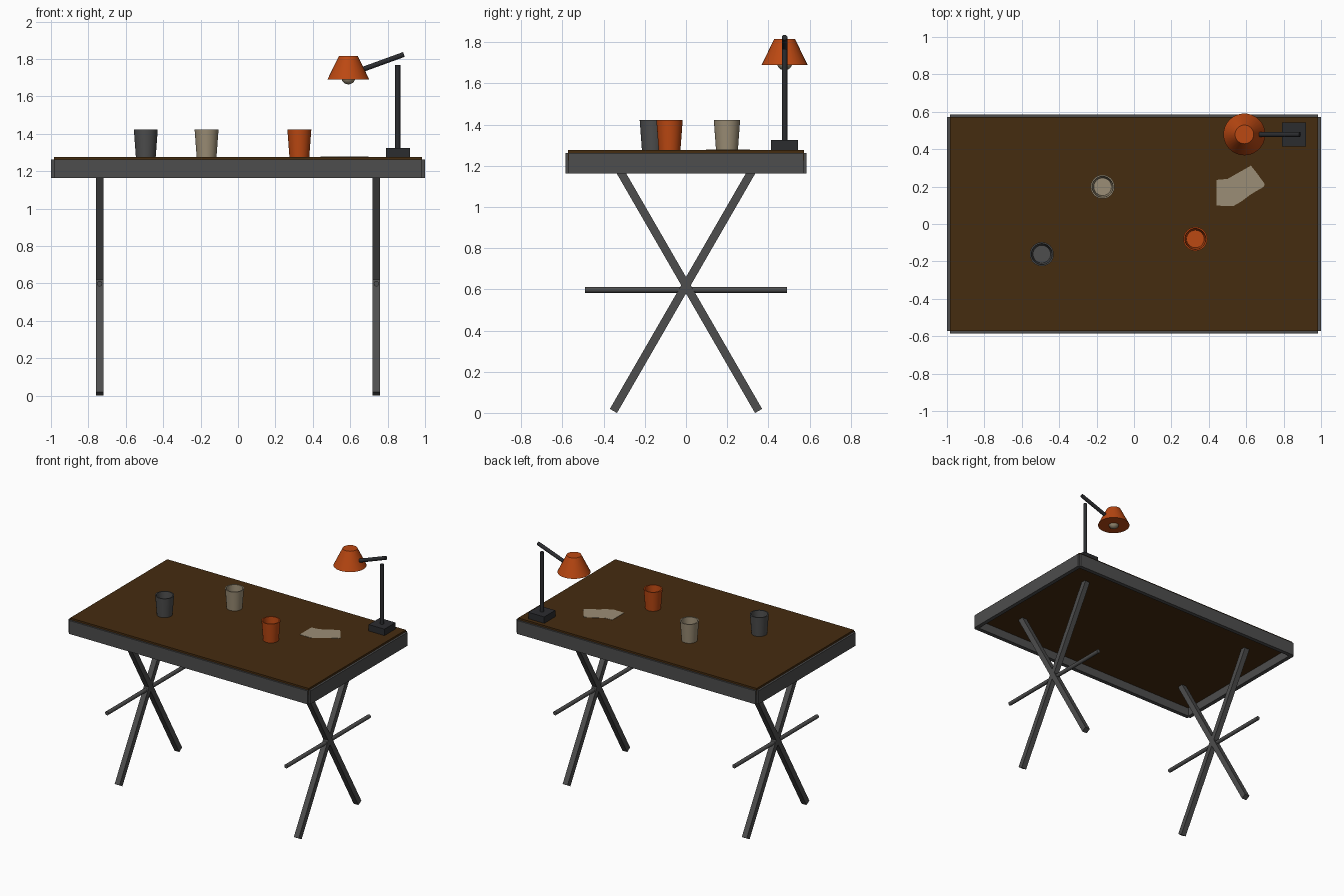
import bpy, bmesh, math
from mathutils import Vector, Matrix

if "Cube" in bpy.data.objects:
    bpy.data.objects.remove(bpy.data.objects["Cube"])


def mat(name, r, g, b):
    m = bpy.data.materials.new(name)
    m.diffuse_color = (r, g, b, 1)
    m.use_nodes = True
    m.node_tree.nodes["Principled BSDF"].inputs["Base Color"].default_value = m.diffuse_color
    return m


WOOD = mat("dark wood", .06, .025, .005)
GREY = mat("grey metal", .075, .075, .075)
DARK = mat("charcoal", .024, .025, .028)
ORANGE = mat("orange", .5, .065, .006)
CREAM = mat("cream", .33, .27, .18)


def finish(name, bm, m, smooth=False):
    bmesh.ops.recalc_face_normals(bm, faces=bm.faces)
    me = bpy.data.meshes.new(name)
    bm.to_mesh(me)
    bm.free()
    me.materials.append(m)
    ob = bpy.data.objects.new(name, me)
    bpy.context.collection.objects.link(ob)
    if smooth:
        bpy.ops.object.select_all(action='DESELECT')
        ob.select_set(True)
        bpy.context.view_layer.objects.active = ob
        bpy.ops.object.shade_smooth_by_angle(angle=math.radians(30))
    return ob


def box(name, loc, size, m, rot_x=0):
    bm = bmesh.new()
    M = (Matrix.Translation(loc) @ Matrix.Rotation(rot_x, 4, 'X')
         @ Matrix.Diagonal((*size, 1)))
    bmesh.ops.create_cube(bm, size=1, matrix=M)
    return finish(name, bm, m)


def rod(name, a, b, r, m, sides=16):
    a, b = Vector(a), Vector(b)
    d = b - a
    M = Matrix.Translation((a + b) / 2) @ d.to_track_quat('Z', 'Y').to_matrix().to_4x4()
    bm = bmesh.new()
    bmesh.ops.create_cone(bm, cap_ends=True, segments=sides, radius1=r, radius2=r,
                          depth=d.length, matrix=M)
    return finish(name, bm, m, True)


def lathe(name, x, y, profile, m, sides=32):
    # closed surface from (radius, z) points, capped at both ends
    bm = bmesh.new()
    rings = [[bm.verts.new((x + r * math.cos(2 * math.pi * i / sides),
                            y + r * math.sin(2 * math.pi * i / sides), z))
              for i in range(sides)] for r, z in profile]
    for p, q in zip(rings, rings[1:]):
        for i in range(sides):
            j = (i + 1) % sides
            bm.faces.new((p[i], p[j], q[j], q[i]))
    bm.faces.new(rings[0])
    bm.faces.new(rings[-1])
    return finish(name, bm, m, True)


TOP = 1.277

# table top and rails
box("table_top", (0, 0, 1.252), (1.97, 1.146, .05), WOOD)
for s, n in ((-1, "front"), (1, "back")):
    box(n + "_rail", (0, s * .571, 1.213), (1.97, .03, .1), GREY)
for s, n in ((-1, "left"), (1, "right")):
    box(n + "_rail", (s * .985, 0, 1.213), (.03, 1.142, .1), GREY)
    # crossed legs and foot bar
    for t, k in ((-1, "a"), (1, "b")):
        box(f"{n}_leg_{k}", (s * .74, 0, .62), (.04, .04, 1.41), GREY,
            t * math.radians(30))
    rod(n + "_cross_bar", (s * .74, -.49, .598), (s * .74, .49, .598), .0145, GREY)

# cups
for n, x, y, m in (("grey", -.493, -.161, GREY), ("cream", -.168, .199, CREAM),
                   ("orange", .328, -.08, ORANGE)):
    lathe(n + "_cup", x, y, [(.053, TOP - .002), (.064, 1.423), (.056, 1.423),
                             (.047, 1.292)], m)

# desk lamp
LX, LY = .855, .479
box("lamp_base", (LX, LY, 1.3), (.13, .13, .05), DARK)
rod("lamp_post", (LX - .001, LY, 1.31), (LX - .001, LY, 1.768), .0135, DARK)
rod("lamp_arm", (.65, LY, 1.738), (.887, LY, 1.824), .0135, DARK)
lathe("lamp_shade", .59, LY, [(.112, 1.69), (.05, 1.817)], ORANGE)
bm = bmesh.new()
bmesh.ops.create_uvsphere(bm, u_segments=24, v_segments=12, radius=.038,
                          matrix=Matrix.Translation((.59, LY, 1.702)))
finish("lamp_bulb", bm, CREAM, True)

# loose sheet of paper
outline = [(.442, .236), (.50, .241), (.565, .278), (.625, .312), (.66, .268),
           (.699, .214), (.693, .198), (.645, .171), (.613, .15), (.575, .121),
           (.532, .096), (.442, .098)]
bm = bmesh.new()
f = bm.faces.new([bm.verts.new((x, y, TOP - .001)) for x, y in outline])
ext = bmesh.ops.extrude_face_region(bm, geom=[f])
bmesh.ops.translate(bm, vec=(0, 0, .003),
                    verts=[v for v in ext["geom"] if isinstance(v, bmesh.types.BMVert)])
finish("paper_sheet", bm, CREAM)
